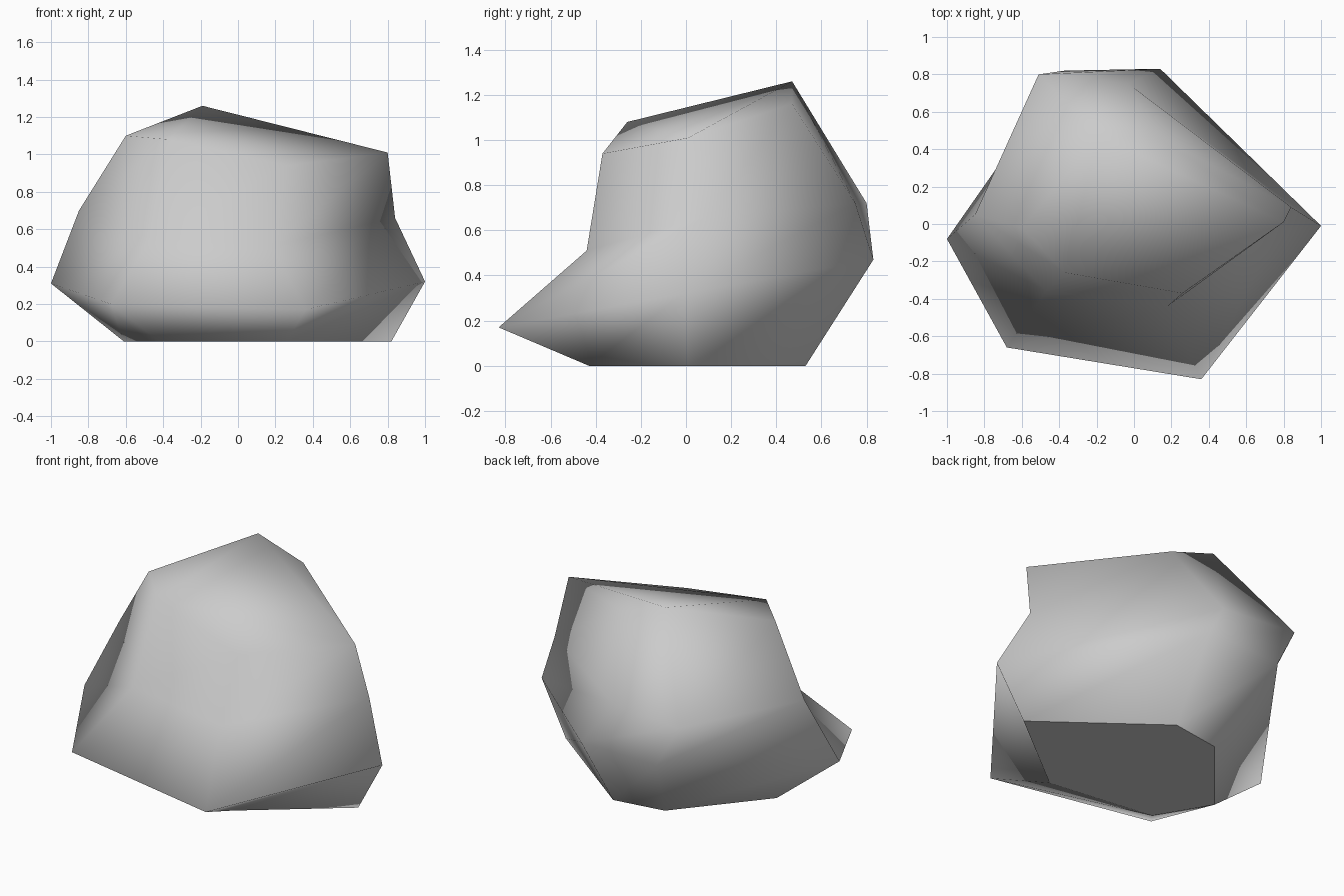
import bpy
import bmesh

# Remove the default cube only
default_cube = bpy.data.objects.get("Cube")
if default_cube is not None:
    bpy.data.objects.remove(default_cube, do_unlink=True)


def make_material(name, colour):
    material = bpy.data.materials.new(name)
    material.use_nodes = True
    material.diffuse_color = colour
    shader = material.node_tree.nodes.get("Principled BSDF")
    shader.inputs["Base Color"].default_value = colour
    shader.inputs["Roughness"].default_value = 0.9
    return material


# Six-sided outlines of the boulder, each running left, front, right, back
foot_ring = [(-.61, -.02, 0), (-.42, -.34, 0), (.26, -.43, 0),
             (.82, .01, 0), (.13, .53, 0), (-.19, .48, 0)]
bulge_ring = [(-1, -.08, .31), (-.68, -.66, .2), (.36, -.83, .17),
              (1, -.01, .32), (.14, .83, .47), (-.37, .82, .46)]
shoulder_ring = [(-.85, .05, .7), (-.47, -.36, .55), (.18, -.44, .51),
                 (.84, .09, .66), (-.03, .75, .72), (-.51, .8, .72)]
crown_ring = [(-.6, -.02, 1.1), (-.37, -.26, 1.08), (.26, -.37, .94),
              (.8, .01, 1.01), (.12, .47, 1.16), (-.19, .47, 1.26)]


def build_lofted_rock(name, outlines, material):
    """Bridge neighbouring outlines and close both ends."""
    bm = bmesh.new()
    rings = [[bm.verts.new(point) for point in outline] for outline in outlines]

    # Side walls
    for lower, upper in zip(rings, rings[1:]):
        count = len(lower)
        for i in range(count):
            j = (i + 1) % count
            bm.faces.new((lower[i], lower[j], upper[j], upper[i]))

    # Top and underside
    bm.faces.new(rings[-1])
    underside = bm.faces.new(list(reversed(rings[0])))
    bmesh.ops.recalc_face_normals(bm, faces=bm.faces[:])

    # Soft shading everywhere, with a crisp flat underside
    for face in bm.faces:
        face.smooth = True
    for edge in underside.edges:
        edge.smooth = False

    mesh = bpy.data.meshes.new(name)
    bm.to_mesh(mesh)
    bm.free()
    mesh.materials.append(material)
    rock = bpy.data.objects.new(name, mesh)
    bpy.context.collection.objects.link(rock)
    return rock


stone_grey = make_material("stone_grey", (.6, .6, .6, 1))
build_lofted_rock("boulder", [foot_ring, bulge_ring, shoulder_ring, crown_ring],
                  stone_grey)
